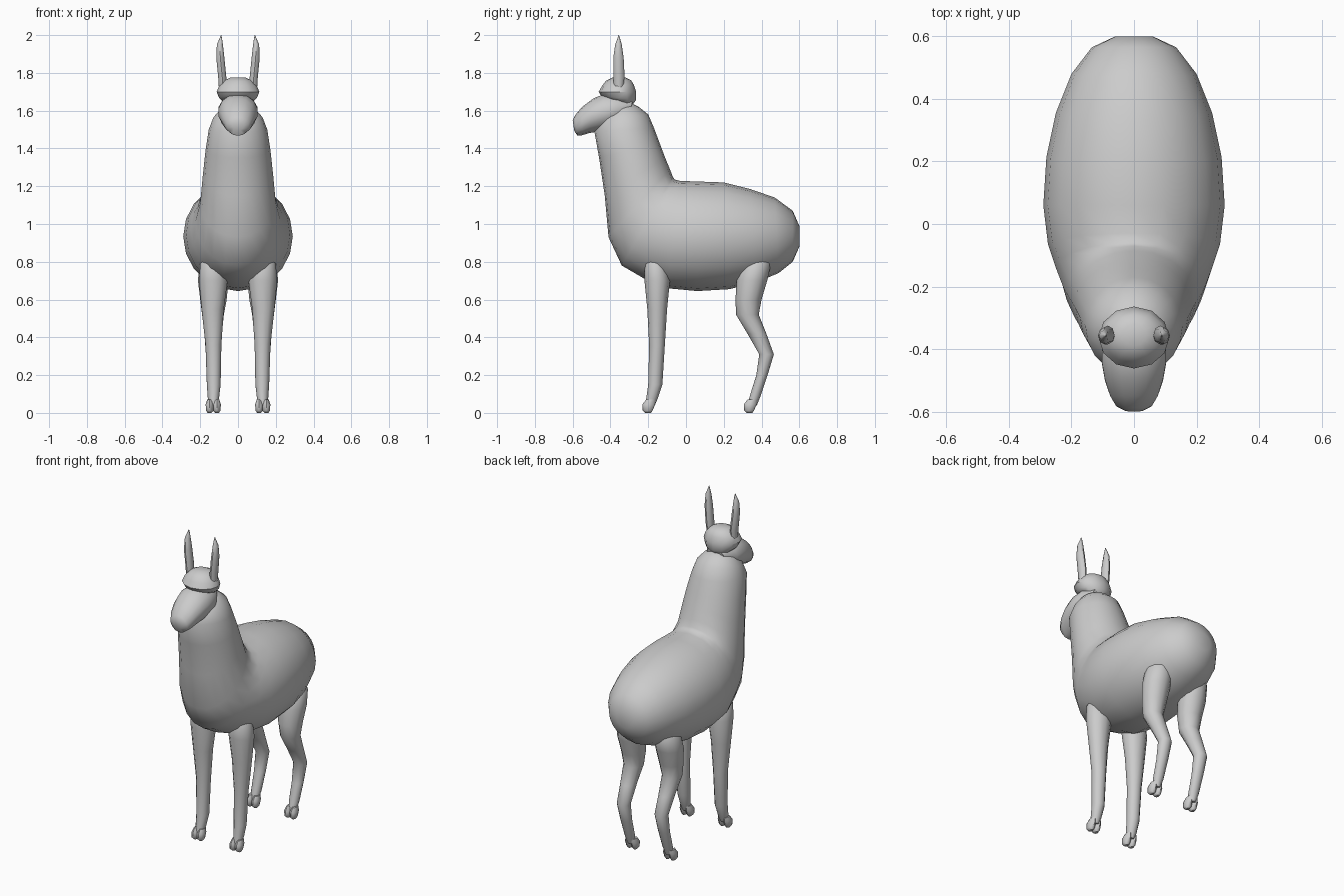
import bpy, bmesh, math


def loft(name, rings, sides=16, mirror=False, angle=50):
    """Skin oval rings. Ring = (y1, z1, y2, z2, half width, centre x)."""
    bm = bmesh.new()
    loops = []
    for r in rings:
        y1, z1, y2, z2, w = r[:5]
        cx = r[5] if len(r) > 5 else 0.0
        loop = []
        for i in range(sides):
            a = math.tau * i / sides
            c = math.cos(a) / 2
            loop.append(bm.verts.new((cx + math.sin(a) * w,
                                      (y1 + y2) / 2 + c * (y1 - y2),
                                      (z1 + z2) / 2 + c * (z1 - z2))))
        loops.append(loop)
    for a, b in zip(loops, loops[1:]):
        for i in range(sides):
            j = (i + 1) % sides
            bm.faces.new((a[i], a[j], b[j], b[i]))
    bm.faces.new(loops[0])
    bm.faces.new(loops[-1])
    bmesh.ops.recalc_face_normals(bm, faces=bm.faces)
    me = bpy.data.meshes.new(name)
    bm.to_mesh(me)
    bm.free()
    ob = bpy.data.objects.new(name, me)
    bpy.context.collection.objects.link(ob)
    bpy.ops.object.select_all(action='DESELECT')
    ob.select_set(True)
    bpy.context.view_layer.objects.active = ob
    bpy.ops.object.shade_smooth_by_angle(angle=math.radians(angle))
    if mirror:
        ob.modifiers.new("Mirror", 'MIRROR')
    return ob


def flat(z, y1, y2, x1, x2):
    """Horizontal ring from its y and x extents."""
    return (y1, z, y2, z, (x2 - x1) / 2, (x1 + x2) / 2)


# Torso and neck: one skin from rump to throat, back point then belly point
loft("body_and_neck", [
    (0.60, 0.99, 0.60, 0.88, 0.06),
    (0.565, 1.07, 0.565, 0.80, 0.135),
    (0.47, 1.14, 0.49, 0.74, 0.20),
    (0.34, 1.185, 0.37, 0.69, 0.25),
    (0.20, 1.22, 0.23, 0.655, 0.28),
    (0.06, 1.225, 0.06, 0.645, 0.29),
    (-0.03, 1.228, -0.10, 0.66, 0.275),
    (-0.06, 1.235, -0.22, 0.71, 0.25),
    (-0.07, 1.25, -0.34, 0.78, 0.225),
    (-0.085, 1.29, -0.41, 0.93, 0.20),
    (-0.11, 1.35, -0.43, 1.15, 0.187),
    (-0.14, 1.43, -0.46, 1.35, 0.172),
    (-0.17, 1.51, -0.485, 1.49, 0.155),
    (-0.20, 1.58, -0.46, 1.55, 0.13),
    (-0.25, 1.62, -0.42, 1.60, 0.09),
    (-0.29, 1.64, -0.38, 1.63, 0.04),
], sides=20)

# Head: skull to muzzle tip
loft("head", [
    (-0.28, 1.66, -0.30, 1.58, 0.06),
    (-0.35, 1.69, -0.37, 1.51, 0.105),
    (-0.43, 1.69, -0.46, 1.49, 0.105),
    (-0.49, 1.665, -0.51, 1.482, 0.095),
    (-0.55, 1.62, -0.55, 1.47, 0.078),
    (-0.588, 1.575, -0.575, 1.467, 0.058),
    (-0.60, 1.55, -0.592, 1.495, 0.03),
], sides=14)

# Woolly topknot
loft("topknot", [
    (-0.41, 1.655, -0.28, 1.635, 0.075),
    (-0.45, 1.68, -0.265, 1.655, 0.10),
    (-0.462, 1.70, -0.264, 1.70, 0.113),
    (-0.445, 1.73, -0.275, 1.735, 0.10),
    (-0.425, 1.757, -0.29, 1.76, 0.075),
    (-0.39, 1.775, -0.32, 1.775, 0.04),
], sides=12, angle=35)

# Ears
loft("ears", [
    flat(1.70, -0.38, -0.335, 0.06, 0.10),
    flat(1.78, -0.385, -0.325, 0.062, 0.105),
    flat(1.88, -0.385, -0.33, 0.072, 0.115),
    flat(1.95, -0.375, -0.34, 0.08, 0.112),
    flat(1.985, -0.362, -0.35, 0.085, 0.097),
    flat(2.0, -0.358, -0.355, 0.088, 0.091),
], sides=8, mirror=True)

# Front legs
loft("front_legs", [
    flat(0.82, -0.20, -0.12, 0.09, 0.18),
    flat(0.79, -0.22, -0.10, 0.065, 0.20),
    flat(0.70, -0.22, -0.085, 0.055, 0.207),
    flat(0.55, -0.205, -0.10, 0.075, 0.193),
    flat(0.36, -0.195, -0.112, 0.088, 0.172),
    flat(0.15, -0.20, -0.125, 0.092, 0.165),
    flat(0.08, -0.21, -0.148, 0.10, 0.16),
    flat(0.04, -0.215, -0.165, 0.11, 0.15),
], sides=12, mirror=True)

# Hind legs with bent hock
loft("hind_legs", [
    flat(0.83, 0.34, 0.42, 0.07, 0.17),
    flat(0.79, 0.29, 0.45, 0.05, 0.205),
    flat(0.70, 0.268, 0.43, 0.05, 0.212),
    flat(0.60, 0.262, 0.40, 0.06, 0.20),
    flat(0.52, 0.265, 0.385, 0.075, 0.19),
    flat(0.42, 0.325, 0.425, 0.085, 0.178),
    flat(0.31, 0.388, 0.465, 0.09, 0.17),
    flat(0.20, 0.372, 0.432, 0.095, 0.165),
    flat(0.09, 0.338, 0.395, 0.10, 0.16),
    flat(0.04, 0.325, 0.375, 0.11, 0.15),
], sides=12, mirror=True)

# Two toes per foot
for part, y in (("front", -0.197), ("hind", 0.34)):
    for side, x in (("inner", 0.112), ("outer", 0.15)):
        loft(f"{part}_{side}_toes", [
            flat(0.0, y - 0.018, y + 0.012, x - 0.01, x + 0.01),
            flat(0.012, y - 0.032, y + 0.02, x - 0.02, x + 0.02),
            flat(0.045, y - 0.034, y + 0.034, x - 0.021, x + 0.021),
            flat(0.07, y - 0.015, y + 0.035, x - 0.013, x + 0.013),
        ], sides=8, mirror=True)
